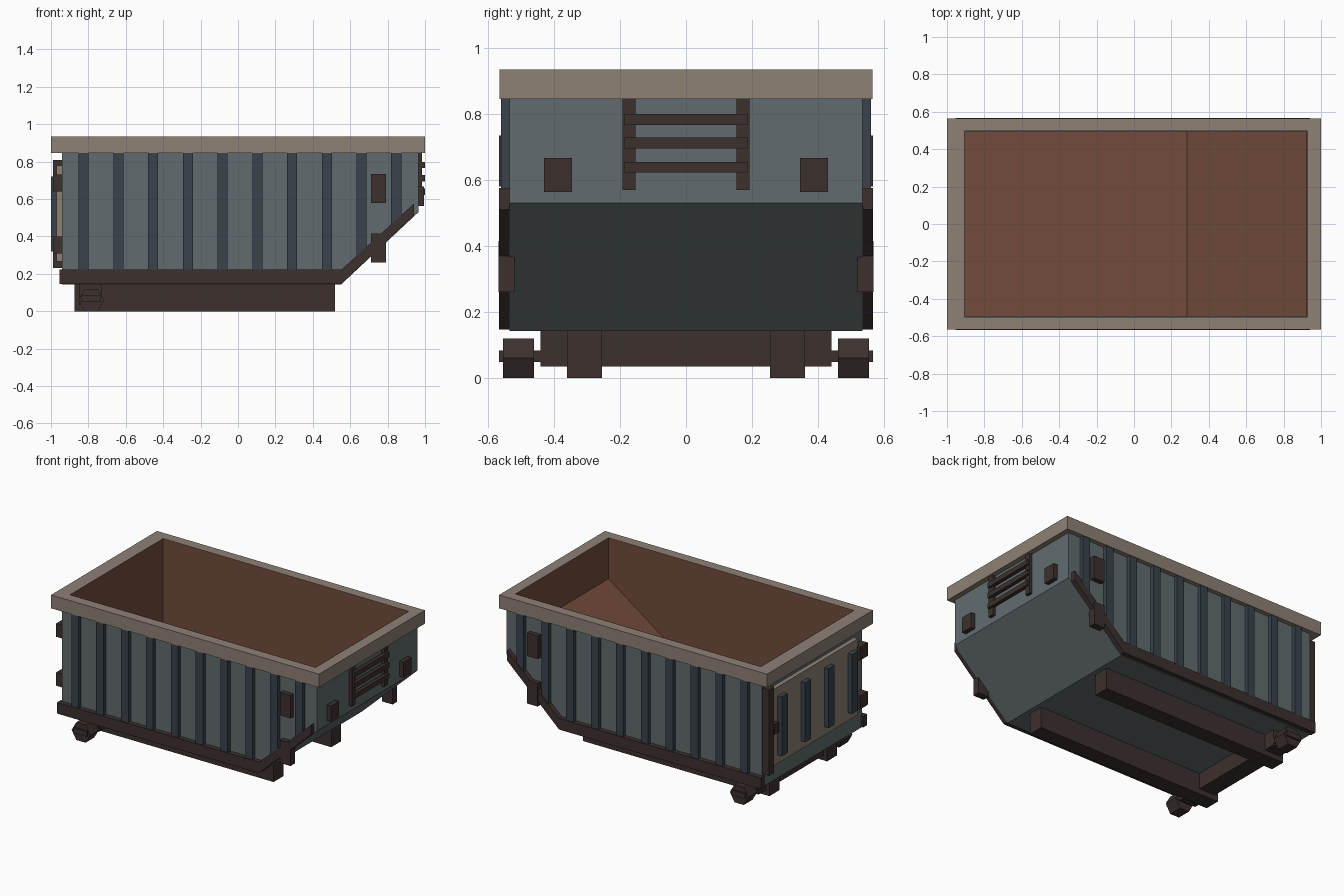
import bpy, bmesh, math

if "Cube" in bpy.data.objects:
    bpy.data.objects.remove(bpy.data.objects["Cube"])


def material(name, rgb):
    m = bpy.data.materials.new(name)
    m.diffuse_color = [(c / 255) ** 2.2 for c in rgb] + [1]
    m.use_nodes = True
    m.node_tree.nodes["Principled BSDF"].inputs["Base Color"].default_value = m.diffuse_color
    return m


SLATE = material("slate_paint", (97, 107, 110))
RIB = material("dark_blue_paint", (60, 68, 77))
IRON = material("dark_iron", (62, 52, 49))
TAUPE = material("worn_steel", (140, 128, 116))
RUST = material("rust", (114, 76, 62))


def finish(name, bm, mat):
    me = bpy.data.meshes.new(name)
    bm.to_mesh(me)
    bm.free()
    me.materials.append(mat)
    ob = bpy.data.objects.new(name, me)
    bpy.context.collection.objects.link(ob)
    return ob


def prism(name, profile, y0, y1, mat, open_top=False, inward=False):
    """Extrude an (x, z) profile along y; open_top drops the upward face."""
    bm = bmesh.new()
    f = bm.faces.new([bm.verts.new((x, y0, z)) for x, z in profile])
    ext = bmesh.ops.extrude_face_region(bm, geom=[f])["geom"]
    verts = [v for v in ext if isinstance(v, bmesh.types.BMVert)]
    bmesh.ops.translate(bm, verts=verts, vec=(0, y1 - y0, 0))
    bmesh.ops.recalc_face_normals(bm, faces=bm.faces)
    if open_top:
        bmesh.ops.delete(bm, geom=[f for f in bm.faces if f.normal.z > 0.99], context='FACES')
    if inward:
        bmesh.ops.reverse_faces(bm, faces=bm.faces)
    return finish(name, bm, mat)


def box(name, x, y, z, mat):
    return prism(name, [(x[0], z[0]), (x[1], z[0]), (x[1], z[1]), (x[0], z[1])], y[0], y[1], mat)


def both_sides(make, name, y0, y1, *args):
    make(name + "_front", *args[:1], (-y1, -y0), *args[1:])
    make(name + "_back", *args[:1], (y0, y1), *args[1:])


def slope_z(x):
    """Height of the sloped underside at x."""
    return 0.145 + max(0, x - 0.55) * 0.93


# Tub: outer shell and rusty lining
prism("tub_shell", [(-0.94, 0.142), (0.55, 0.142), (0.965, 0.53), (0.965, 0.86), (-0.94, 0.86)],
      -0.534, 0.534, SLATE, open_top=True)
prism("tub_lining", [(-0.905, 0.21), (0.283, 0.21), (0.925, 0.66), (0.925, 0.935), (-0.905, 0.935)],
      -0.495, 0.495, RUST, open_top=True, inward=True)

# Top rim: a rectangular ring
bm = bmesh.new()
loops = []
for x0, x1, y in ((-1, 1, 0.565), (-0.907, 0.927, 0.497)):
    for z in (0.845, 0.935):
        loops.append([bm.verts.new(p) for p in ((x0, -y, z), (x1, -y, z), (x1, y, z), (x0, y, z))])
for a, b in ((0, 1), (1, 3), (3, 2), (2, 0)):
    for i in range(4):
        j = (i + 1) % 4
        bm.faces.new((loops[a][i], loops[a][j], loops[b][j], loops[b][i]))
bmesh.ops.recalc_face_normals(bm, faces=bm.faces)
finish("top_rim", bm, TAUPE)

# Side trim, ribs and plates
trim = [(-0.955, 0.147), (0.552, 0.147), (0.94, 0.51), (0.94, 0.575), (0.552, 0.222), (-0.955, 0.222)]
for side, s in (("front", -1), ("back", 1)):
    prism("bottom_trim_" + side, trim, s * 0.525, s * 0.566, IRON)
    for i in range(10):
        x = -0.825 + i * 0.1857
        a, b = x - 0.027, x + 0.027
        prism(f"side_rib_{side}_{i}", [(a, slope_z(a) + 0.04), (b, slope_z(b) + 0.04), (b, 0.85), (a, 0.85)],
              s * 0.53, s * 0.561, RIB)
both_sides(box, "upper_side_plate", 0.525, 0.567, (0.71, 0.79), (0.58, 0.735), IRON)
both_sides(box, "lower_side_plate", 0.52, 0.568, (0.71, 0.79), (0.26, 0.415), IRON)

# Ladder and plates on the sloped end
both_sides(box, "ladder_stile", 0.153, 0.193, (0.96, 0.985), (0.57, 0.85), IRON)
for i, z in enumerate((0.622, 0.695, 0.766)):
    box(f"ladder_rung_{i}", (0.975, 1.0), (-0.187, 0.187), (z, z + 0.033), IRON)
both_sides(box, "end_plate", 0.345, 0.43, (0.96, 0.995), (0.563, 0.667), IRON)

# Tail door with ribs, hinge post, latches and handle
box("tail_door", (-0.97, -0.935), (-0.45, 0.45), (0.265, 0.78), TAUPE)
for i in range(4):
    y = -0.375 + i * 0.25
    box(f"door_rib_{i}", (-1.0, -0.965), (y - 0.032, y + 0.032), (0.32, 0.72), RIB)
box("hinge_post", (-0.988, -0.935), (0.47, 0.525), (0.23, 0.81), IRON)
box("door_handle", (-0.995, -0.965), (0.43, 0.48), (0.49, 0.56), IRON)
for i, z in enumerate((0.31, 0.64)):
    box(f"door_latch_{i}", (-0.99, -0.935), (-0.525, -0.44), (z, z + 0.09), IRON)

# Underframe: skid rails, cross beam, axle and six-sided rollers
both_sides(box, "skid_rail", 0.255, 0.36, (-0.875, 0.518), (0.0, 0.145), IRON)
box("cross_beam", (-0.85, -0.73), (-0.44, 0.44), (0.035, 0.145), IRON)
box("axle", (-0.837, -0.733), (-0.566, 0.566), (0.049, 0.084), IRON)
hexagon = [(-0.785 + 0.0693 * math.cos(math.radians(60 * k)),
            0.06 + 0.0693 * math.sin(math.radians(60 * k))) for k in range(6)]
for side, s in (("front", -1), ("back", 1)):
    prism("roller_" + side, hexagon, s * 0.461, s * 0.554, IRON)
